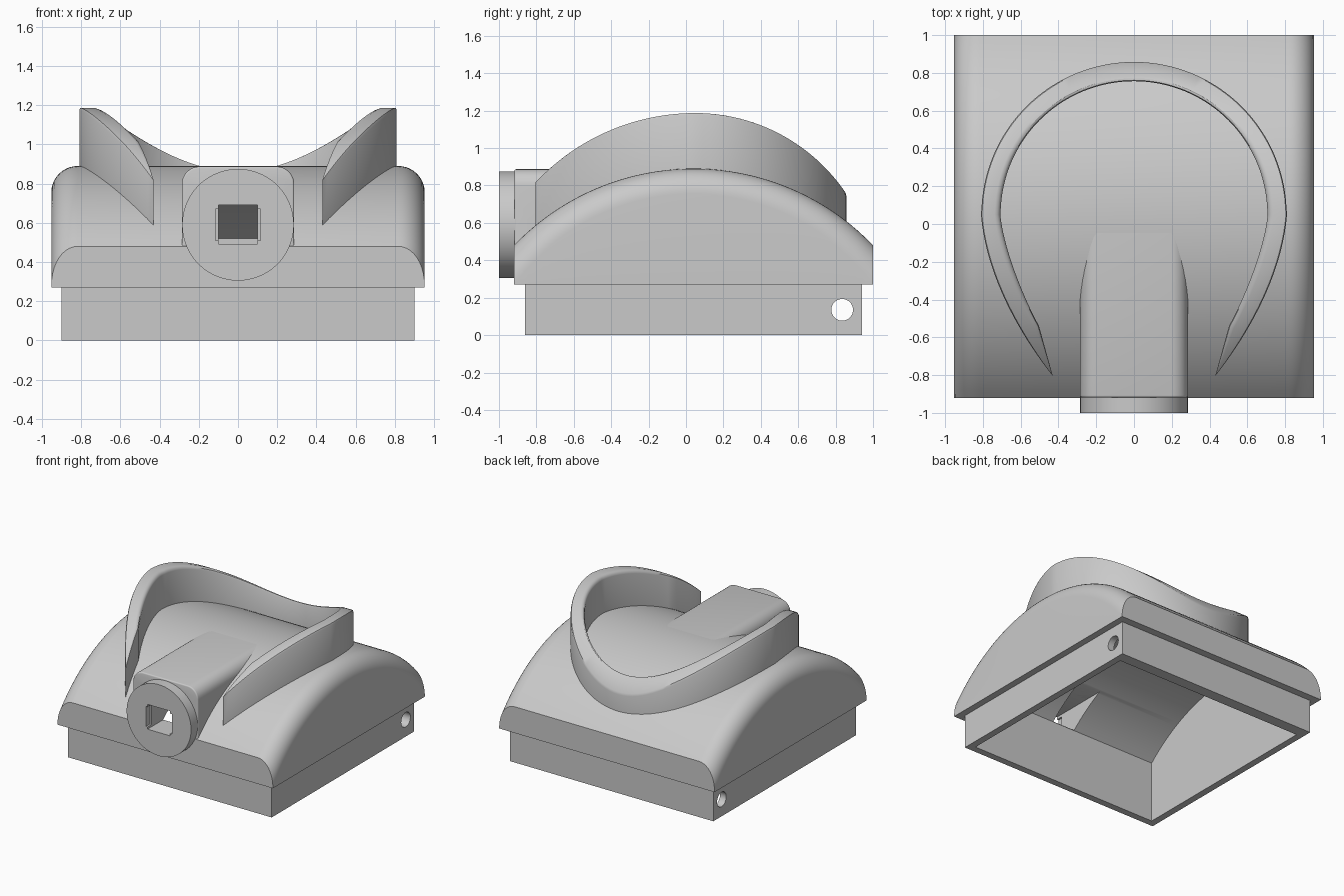
import bpy, bmesh, math
from mathutils import Vector, Matrix

if "Cube" in bpy.data.objects:
    bpy.data.objects.remove(bpy.data.objects["Cube"])

grey = bpy.data.materials.new("plain_grey")
grey.use_nodes = True
COLOR = (0.59, 0.59, 0.59, 1)
grey.diffuse_color = COLOR
grey.node_tree.nodes["Principled BSDF"].inputs["Base Color"].default_value = COLOR

ARC_Y, ARC_Z, ARC_R = 0.04, -0.439, 1.329   # axis and radius of the domed top


def arch(y, radius=ARC_R):
    return ARC_Z + math.sqrt(radius ** 2 - (y - ARC_Y) ** 2)


def finish(name, bm):
    bmesh.ops.remove_doubles(bm, verts=bm.verts, dist=1e-5)
    bmesh.ops.recalc_face_normals(bm, faces=bm.faces)
    mesh = bpy.data.meshes.new(name)
    bm.to_mesh(mesh)
    bm.free()
    mesh.materials.append(grey)
    obj = bpy.data.objects.new(name, mesh)
    bpy.context.collection.objects.link(obj)
    return obj


def loft(name, sections):
    """Skin a list of closed sections and cap both ends."""
    bm = bmesh.new()
    rings = [[bm.verts.new(p) for p in s] for s in sections]
    n = len(rings[0])
    for a, b in zip(rings, rings[1:]):
        for i in range(n):
            j = (i + 1) % n
            bm.faces.new((a[i], a[j], b[j], b[i]))
    bm.faces.new(rings[0])
    bm.faces.new(rings[-1])
    return finish(name, bm)


def box_bm(lo, hi):
    bm = bmesh.new()
    bmesh.ops.create_cube(bm, size=1)
    lo, hi = Vector(lo), Vector(hi)
    for v in bm.verts:
        v.co = (lo + hi) / 2 + v.co * (hi - lo)
    return bm


def box(name, lo, hi):
    return finish(name, box_bm(lo, hi))


def cylinder(name, centre, radius, depth, axis, segments):
    bm = bmesh.new()
    turn = Matrix.Rotation(math.pi / 2, 4, "Y" if axis == "X" else "X")
    bmesh.ops.create_cone(bm, cap_ends=True, segments=segments, radius1=radius,
                          radius2=radius, depth=depth,
                          matrix=Matrix.Translation(centre) @ turn)
    return finish(name, bm)


def dome(name, half_x, y0, y1, z0, radius, fillet, steps=48):
    """Block with an arched top whose two side edges are rounded over."""
    corner = [(half_x - fillet + fillet * math.sin(t), radius - fillet + fillet * math.cos(t))
              for t in (i * math.pi / 20 for i in range(11))] if fillet else [(half_x, radius)]
    outline = [(-x, r) for x, r in reversed(corner)] + corner
    sections = []
    for i in range(steps + 1):
        y = y0 + (y1 - y0) * i / steps
        top = [(x, y, max(arch(y, r), z0 + 0.002)) for x, r in outline]
        sections.append(top + [(half_x, y, z0), (-half_x, y, z0)])
    return loft(name, sections)


# Domed cover and the skirt below it
cover = dome("domed_cover", 0.953, -0.92, 1.0, 0.27, ARC_R, 0.135)
skirt = box("base_skirt", (-0.9, -0.86, 0), (0.9, 0.94, 0.28))

# Spout block with rounded upper edges
bm = box_bm((-0.287, -0.918, 0.4), (0.287, 0, 0.887))
top = max(v.co.z for v in bm.verts)
long_edges = [e for e in bm.edges if all(v.co.z > top - 0.001 for v in e.verts)
              and abs(e.verts[0].co.x - e.verts[1].co.x) < 0.001]
bmesh.ops.bevel(bm, geom=long_edges, offset=0.09, segments=8, profile=0.5, affect="EDGES")
front = [e for e in bm.edges if all(v.co.y < -0.917 for v in e.verts)
         and max(v.co.z for v in e.verts) > 0.41]
bmesh.ops.bevel(bm, geom=front, offset=0.01, segments=3, profile=0.5, affect="EDGES")
spout = finish("spout_block", bm)
disc = cylinder("spout_disc", (0, -0.92, 0.59), 0.285, 0.16, "Y", 96)

# Hollow inside, square socket with notched corners, and cross pin hole
cutters = [
    dome("cavity_cutter", 0.845, -0.805, 0.85, -0.1, 1.256, 0),
    box("socket_recess_cutter", (-0.115, -1.1, 0.51), (0.115, -0.95, 0.67)),
    box("socket_cutter", (-0.1, -1.1, 0.492), (0.1, -0.5, 0.69)),
    cylinder("pin_hole_cutter", (0, 0.835, 0.135), 0.058, 2.4, "X", 40),
]
shell = [cover, skirt, spout, disc]
for part in shell:
    for cutter in cutters:
        mod = part.modifiers.new(cutter.name, "BOOLEAN")
        mod.operation, mod.solver, mod.object = "DIFFERENCE", "EXACT", cutter
    bpy.context.view_layer.update()
    graph = bpy.context.evaluated_depsgraph_get()
    mesh = bpy.data.meshes.new_from_object(part.evaluated_get(graph))
    part.modifiers.clear()
    part.data = mesh
for cutter in cutters:
    bpy.data.objects.remove(cutter)


# Horseshoe collar: round at the back, tapering to two points at the front
def bezier(a, b, c, d, t):
    s = 1 - t
    return a * s ** 3 + b * 3 * s * s * t + c * 3 * s * t * t + d * t ** 3


MID_Y = 0.05
TIP = Vector((0.43, -0.805))
outer_arm = [Vector(p) for p in ((0.81, MID_Y), (0.79, -0.2), (0.67, -0.5))] + [TIP]
inner_arm = [Vector(p) for p in ((0.708, MID_Y), (0.69, -0.13), (0.59, -0.38), (0.503, -0.54))]


def collar_edges():
    pairs = []
    for i in range(25):                       # arm, from tip to widest point
        t = 1 - i / 24
        inner = (bezier(*inner_arm, t / 0.75) if t <= 0.75
                 else inner_arm[3].lerp(TIP, (t - 0.75) / 0.25 * 0.98))
        pairs.append((bezier(*outer_arm, t), inner))
    for i in range(1, 33):                    # quarter turn to the back
        d = Vector((math.cos(i * math.pi / 64), math.sin(i * math.pi / 64)))
        c = Vector((0, MID_Y))
        pairs.append((c + d * 0.808, c + d * 0.706))
    mirrored = [tuple(Vector((-p.x, p.y)) for p in pair) for pair in reversed(pairs[:-1])]
    return pairs + mirrored


def collar_top(y):
    radius = 1.17 if y < MID_Y else 0.97
    return 1.187 - radius + math.sqrt(radius ** 2 - (y - MID_Y) ** 2)


CROWN = [(0, -0.012), (0.05, 0), (0.7, 0), (0.85, -0.005), (0.95, -0.015), (1, -0.03)]
sections = []
for outer, inner in collar_edges():
    scale = min(1, (outer - inner).length / 0.1)
    section = []
    for f, drop in CROWN:
        p = outer.lerp(inner, f)
        section.append((p.x, p.y, collar_top(p.y) + drop * scale))
    for p in (inner, outer):
        section.append((p.x, p.y, arch(p.y) - 0.04))
    sections.append(section)
collar = loft("horseshoe_collar", sections)

# Smooth curved faces, keep hard edges
bpy.ops.object.select_all(action="DESELECT")
for part in shell + [collar]:
    part.select_set(True)
bpy.context.view_layer.objects.active = cover
bpy.ops.object.shade_smooth_by_angle(angle=math.radians(32))
